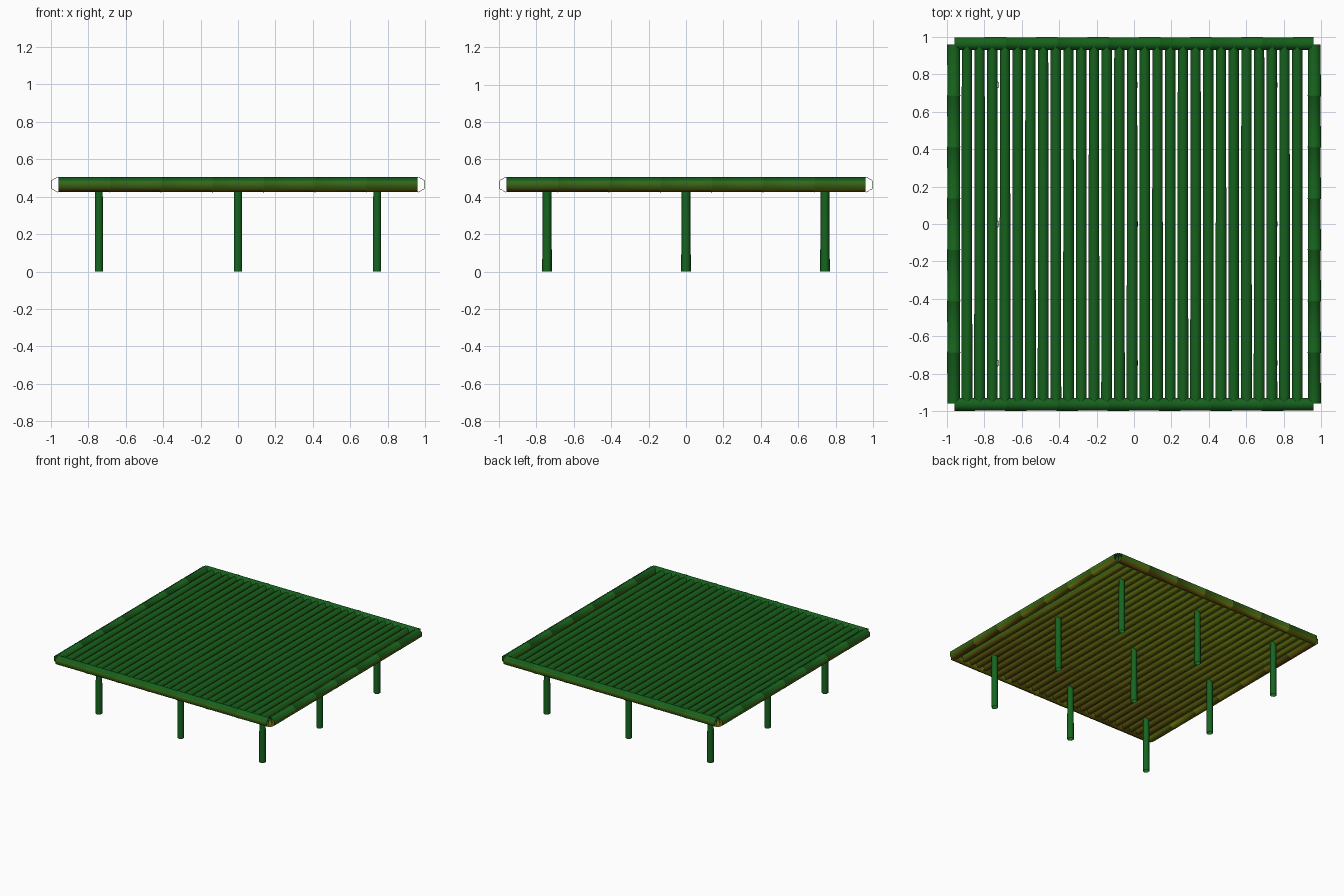
import bpy, bmesh, math
from mathutils import Vector

if "Cube" in bpy.data.objects:
    bpy.data.objects.remove(bpy.data.objects["Cube"])


def material(name, rgb):
    m = bpy.data.materials.new(name)
    m.diffuse_color = (*rgb, 1)
    m.use_nodes = True
    m.node_tree.nodes["Principled BSDF"].inputs["Base Color"].default_value = m.diffuse_color
    return m


# Bamboo tones: four from brown to olive for the upper sides, two greens below
TOPS = [material(f"bamboo_top_{i}", (0.13 + 0.01 * i, 0.09 + 0.028 * i, 0.004)) for i in range(4)]
SIDE = material("bamboo_side", (0.04, 0.13, 0.008))
UNDER = material("bamboo_under", (0.008, 0.12, 0.012))
LEG = material("bamboo_leg", (0.008, 0.13, 0.014))


def cane(name, start, end, profile, mats, sides=6):
    """Open hollow cane; profile holds (fraction along, radius) pairs."""
    start, end = Vector(start), Vector(end)
    axis = (end - start).normalized()
    up = Vector((0, 1, 0)) if abs(axis.z) > 0.9 else Vector((0, 0, 1))
    across = up.cross(axis)
    bm = bmesh.new()
    rings = []
    for t, r in profile:
        c = start.lerp(end, t)
        rings.append([bm.verts.new(c + r * (up * math.cos(a) + across * math.sin(a)))
                      for a in (2 * math.pi * k / sides for k in range(sides))])
    for i in range(len(rings) - 1):
        t = (profile[i][0] + profile[i + 1][0]) / 2
        for k in range(sides):
            n = (k + 1) % sides
            f = bm.faces.new((rings[i][k], rings[i][n], rings[i + 1][n], rings[i + 1][k]))
            f.smooth = True
            f.normal_update()
            if len(mats) > 1:
                f.material_index = min(3, int(t * 4)) if f.normal.z > 0.4 else (5 if f.normal.z < -0.4 else 4)
    bmesh.ops.recalc_face_normals(bm, faces=bm.faces)
    me = bpy.data.meshes.new(name)
    bm.to_mesh(me)
    bm.free()
    for m in mats:
        me.materials.append(m)
    ob = bpy.data.objects.new(name, me)
    bpy.context.collection.objects.link(ob)
    return ob


CANE = TOPS + [SIDE, UNDER]
Z = 0.465

# Frame rails: seven segments with thin raised nodes between them
rail = [(0, 0.04)]
for i in range(1, 7):
    t = i / 7
    rail += [(t - 0.002, 0.0395), (t, 0.042), (t + 0.002, 0.04)]
rail.append((1, 0.0395))
E, L = 0.9635, 0.96
cane("front_rail", (-L, -E, Z), (L, -E, Z), rail, CANE)
cane("right_rail", (E, -L, Z), (E, L, Z), rail, CANE)
cane("back_rail", (L, E, Z), (-L, E, Z), rail, CANE)
cane("left_rail", (-E, L, Z), (-E, -L, Z), rail, CANE)

# Deck slats running front to back
slat = [(i / 4, 0.0335 - 0.0005 * i) for i in range(5)]
for i in range(27):
    x = -0.893 + 0.0679 * i
    cane(f"slat_{i + 1}", (x, -0.955, Z), (x, 0.955, Z), slat, CANE)

# Nine legs, slightly thinner at the top
for i, x in enumerate((-0.743, 0, 0.743)):
    for j, y in enumerate((-0.743, 0, 0.743)):
        cane(f"leg_{i * 3 + j + 1}", (x, y, 0), (x, y, 0.46), [(0, 0.026), (1, 0.023)], [LEG])
